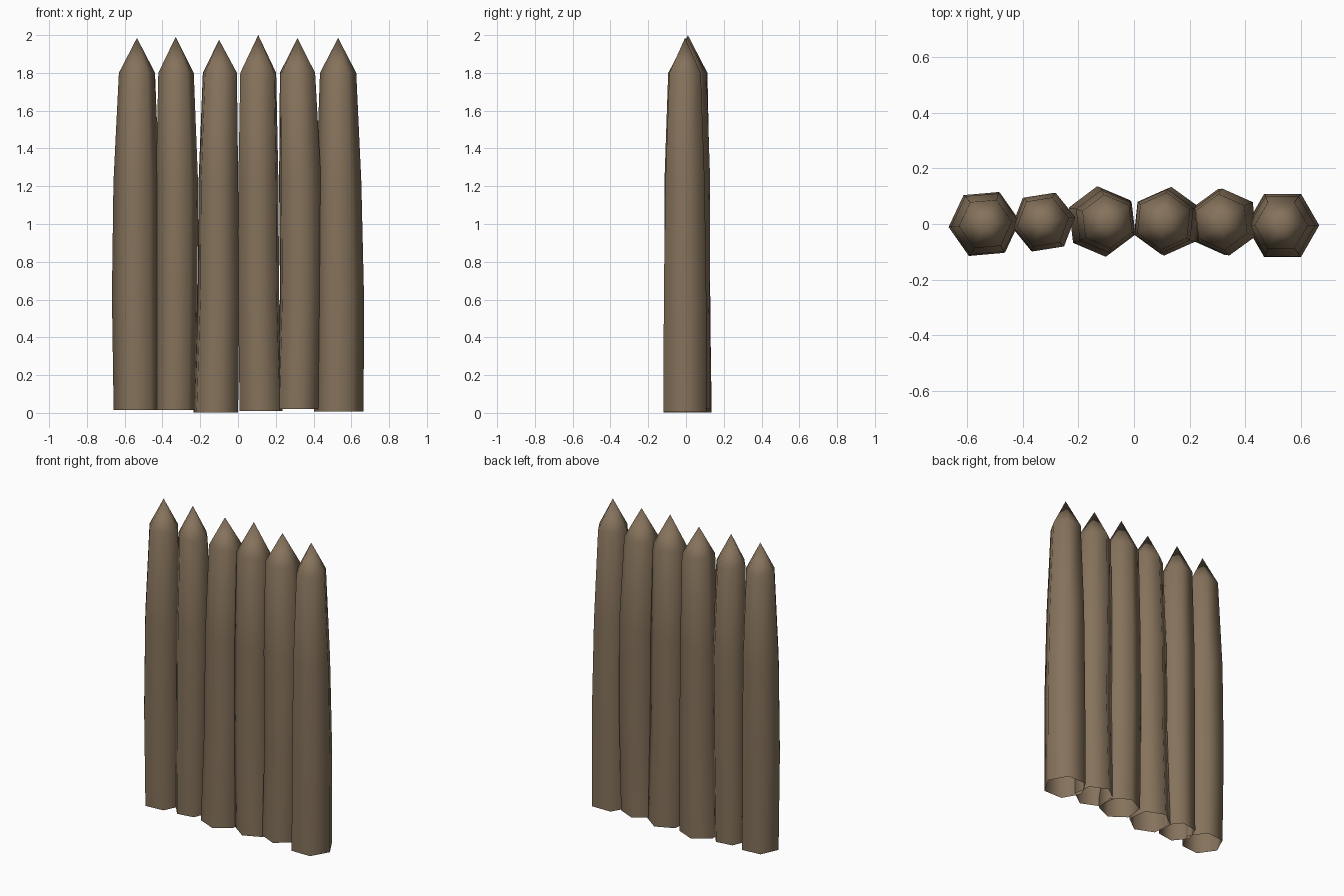
import bpy, bmesh, math

if "Cube" in bpy.data.objects:
    bpy.data.objects.remove(bpy.data.objects["Cube"])

# One flat wood colour
wood = bpy.data.materials.new("brown wood")
wood.diffuse_color = (0.235, 0.168, 0.105, 1)
wood.use_nodes = True
wood.node_tree.nodes["Principled BSDF"].inputs["Base Color"].default_value = wood.diffuse_color

RING_Z = (None, 0.62, 1.22, 1.80)   # the base height differs per log

# Each log: turn in degrees, base z, tip (x, z), y centre, then (x, radius) per ring
LOGS = [
    (5, 0.015, -0.535, 1.985, 0.000, [(-0.535, 0.124), (-0.541, 0.127), (-0.538, 0.122), (-0.535, 0.096)]),
    (9, 0.015, -0.330, 1.990, 0.007, [(-0.332, 0.110), (-0.326, 0.113), (-0.323, 0.113), (-0.328, 0.095)]),
    (37, 0.003, -0.100, 1.975, 0.009, [(-0.117, 0.128), (-0.104, 0.119), (-0.104, 0.114), (-0.096, 0.098)]),
    (24, 0.010, 0.107, 2.000, 0.010, [(0.122, 0.124), (0.109, 0.119), (0.108, 0.116), (0.107, 0.104)]),
    (36, 0.020, 0.315, 1.985, 0.007, [(0.316, 0.120), (0.331, 0.119), (0.329, 0.122), (0.315, 0.102)]),
    (0, 0.008, 0.530, 1.985, -0.005, [(0.534, 0.131), (0.537, 0.130), (0.533, 0.120), (0.530, 0.096)]),
]
SIDES = 6


def make_log(index, turn, base_z, tip_x, tip_z, cy, rings):
    bm = bmesh.new()
    loops = []
    for z, (cx, r) in zip(RING_Z, rings):
        z = base_z if z is None else z
        loops.append([bm.verts.new((cx + r * math.cos(a), cy + r * math.sin(a), z))
                      for a in (math.radians(turn + 360 / SIDES * k) for k in range(SIDES))])
    # shaft, open underneath
    for lo, hi in zip(loops, loops[1:]):
        for k in range(SIDES):
            n = (k + 1) % SIDES
            bm.faces.new((lo[k], lo[n], hi[n], hi[k]))
    # sharpened point
    tip = bm.verts.new((tip_x, cy, tip_z))
    for k in range(SIDES):
        bm.faces.new((loops[-1][k], loops[-1][(k + 1) % SIDES], tip))
    for f in bm.faces:
        f.smooth = True
    name = f"sharpened_log_{index}"
    mesh = bpy.data.meshes.new(name)
    bm.to_mesh(mesh)
    bm.free()
    mesh.materials.append(wood)
    bpy.context.collection.objects.link(bpy.data.objects.new(name, mesh))


for i, spec in enumerate(LOGS, 1):
    make_log(i, *spec)
